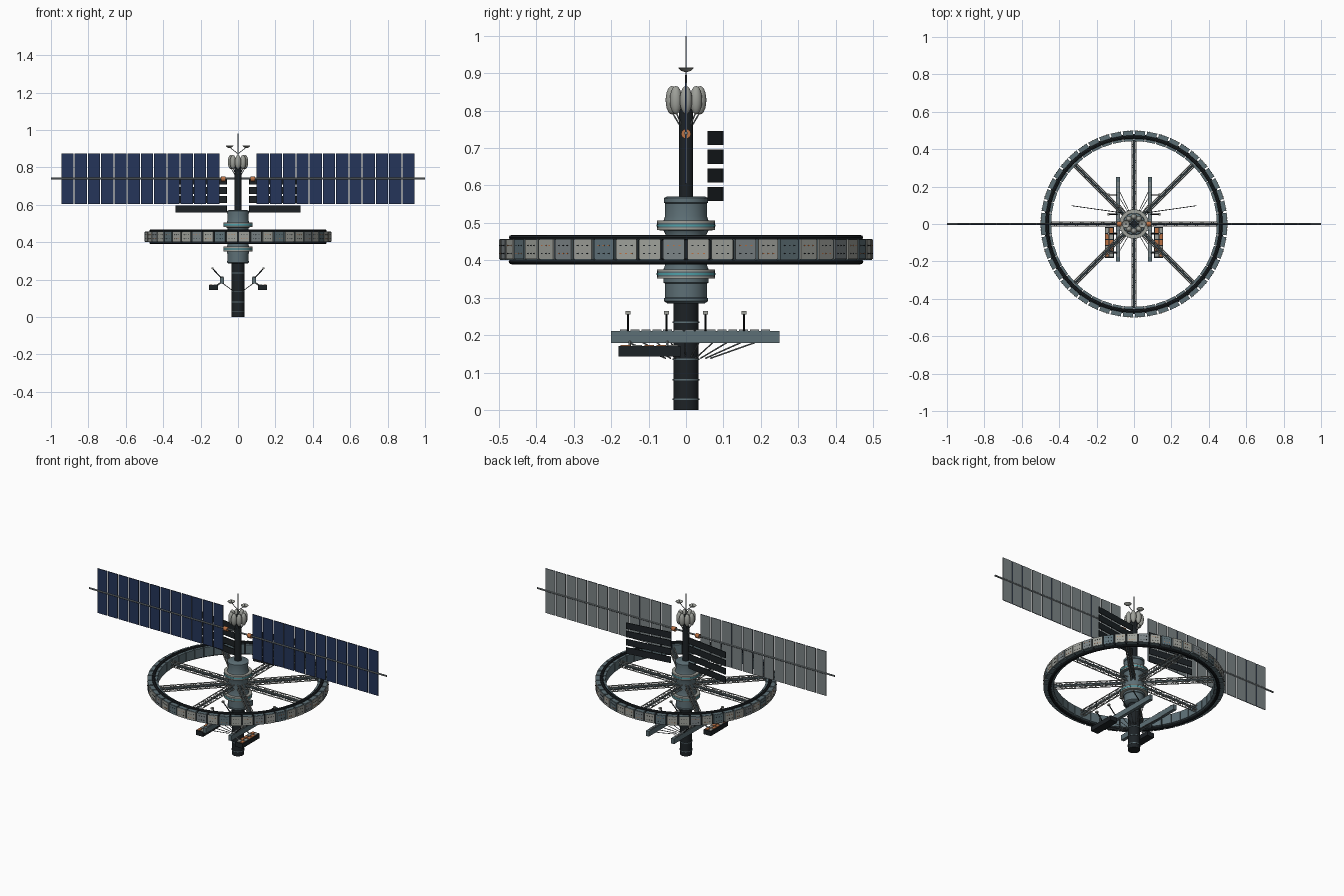
import bpy, bmesh, math
from mathutils import Vector, Matrix

if "Cube" in bpy.data.objects:
    bpy.data.objects.remove(bpy.data.objects["Cube"])

def material(name, c):
    m = bpy.data.materials.new(name)
    m.diffuse_color = (*c, 1)
    m.use_nodes = True
    m.node_tree.nodes["Principled BSDF"].inputs["Base Color"].default_value = m.diffuse_color
    return m

SLATE, BLACK, PALE, BLUE, ORANGE, TEAL, GREY = range(7)
MATS = [material("slate", (.11, .16, .18)), material("black", (.012, .016, .019)),
        material("pale", (.34, .35, .32)), material("solar_blue", (.018, .035, .10)),
        material("orange", (.5, .17, .06)), material("teal", (.08, .36, .40)),
        material("panel_grey", (.2, .23, .24))]

def paint(verts, mat):
    for f in {f for v in verts for f in v.link_faces}:
        f.material_index = mat

def box(bm, c, s, mat, M=Matrix()):
    T = M @ Matrix.Translation(c) @ Matrix.Diagonal((*s, 1))
    paint(bmesh.ops.create_cube(bm, size=1, matrix=T)["verts"], mat)

def rod(bm, p, q, r, mat, seg=8, M=Matrix(), r2=None):
    p, q = Vector(p), Vector(q)
    d = q - p
    T = M @ Matrix.Translation((p + q) / 2) @ d.to_track_quat('Z', 'Y').to_matrix().to_4x4()
    paint(bmesh.ops.create_cone(bm, cap_ends=True, segments=seg, radius1=r, radius2=r if r2 is None else r2,
                                depth=d.length, matrix=T)["verts"], mat)

def ball(bm, c, s, mat):
    T = Matrix.Translation(c) @ Matrix.Diagonal((*s, 1))
    paint(bmesh.ops.create_uvsphere(bm, u_segments=16, v_segments=10, radius=1, matrix=T)["verts"], mat)

def lathe(bm, profile, mat, seg=32, M=Matrix(), closed=False):
    rings = [[bm.verts.new(M @ Vector((r * math.cos(2 * math.pi * i / seg), r * math.sin(2 * math.pi * i / seg), z)))
              for i in range(seg)] for r, z in profile]
    pairs = list(zip(rings, rings[1:])) + ([(rings[-1], rings[0])] if closed else [])
    for a, b in pairs:
        for i in range(seg):
            j = (i + 1) % seg
            bm.faces.new((a[i], a[j], b[j], b[i])).material_index = mat
    if not closed:
        bm.faces.new(rings[0][::-1]).material_index = mat
        bm.faces.new(rings[-1]).material_index = mat

def finish(name, bm):
    me = bpy.data.meshes.new(name)
    bm.to_mesh(me)
    bm.free()
    for m in MATS:
        me.materials.append(m)
    bpy.context.collection.objects.link(bpy.data.objects.new(name, me))

def turn(deg):
    return Matrix.Rotation(math.radians(deg), 4, 'Z')

# lower column with bands
bm = bmesh.new()
rod(bm, (0, 0, 0), (0, 0, .30), .034, BLACK, 24)
for z in (.028, .08, .135, .235):
    rod(bm, (0, 0, z - .002), (0, 0, z + .002), .036, SLATE, 24)
finish("lower_column", bm)

# central hub with flanges and teal stripes
bm = bmesh.new()
lathe(bm, [(.05, .285), (.059, .291), (.059, .298), (.056, .300), (.056, .338), (.06, .340), (.06, .352),
           (.077, .353), (.077, .374), (.06, .376), (.055, .39), (.055, .47), (.06, .479), (.077, .481),
           (.077, .504), (.06, .506), (.056, .518), (.056, .552), (.059, .554), (.059, .566), (.05, .571)], SLATE, 40)
for z in (.363, .493):
    rod(bm, (0, 0, z - .003), (0, 0, z + .003), .0785, TEAL, 40)
for z in (.354, .373, .484, .503):
    rod(bm, (0, 0, z - .003), (0, 0, z + .003), .078, PALE, 40)
finish("hub", bm)

# upper mast, tanks and struts
bm = bmesh.new()
rod(bm, (0, 0, .56), (0, 0, .84), .019, BLACK, 20)
finish("upper_mast", bm)
bm = bmesh.new()
for i in range(8):
    a = math.radians(45 * i)
    x, y = math.cos(a), math.sin(a)
    ball(bm, (.038 * x, .038 * y, .828), (.0165, .0165, .038), PALE)
    rod(bm, (.018 * x, .018 * y, .763), (.038 * x, .038 * y, .797), .002, GREY, 6)
finish("storage_tanks", bm)

# antenna and dishes
bm = bmesh.new()
rod(bm, (0, 0, .83), (0, 0, 1), .0025, GREY, 8, r2=.0012)
for s in (-1, 1):
    rod(bm, (0, 0, .872), (s * .045, 0, .908), .002, GREY, 6)
    lathe(bm, [(.003, .903), (.012, .906), (.021, .914), (.020, .9155), (.011, .908), (.002, .906)], PALE, 20,
          Matrix.Translation((s * .045, 0, 0)))
    rod(bm, (s * .045, 0, .905), (s * .045, 0, .922), .001, GREY, 6)
finish("antennas", bm)

# solar wings: blue cells on the front, grey backing
for s, side in ((-1, "left"), (1, "right")):
    bm = bmesh.new()
    for i in range(12):
        x = s * (.132 + i * .0709)
        box(bm, (x, -.0012, .74), (.065, .002, .27), BLUE)
        box(bm, (x, .0010, .74), (.065, .0024, .27), GREY)
    finish("solar_panels_" + side, bm)
    bm = bmesh.new()
    rod(bm, (s * .015, 0, .74), (s, 0, .74), .005, GREY, 10)
    rod(bm, (s * .068, 0, .738), (s * .092, 0, .738), .013, ORANGE, 16)
    finish("solar_boom_" + side, bm)

# radiator strips, splayed to the rear
for s, side in ((-1, "left"), (1, "right")):
    bm = bmesh.new()
    a, b = Vector((s * .06, .059, 0)), Vector((s * .335, .098, 0))
    d = b - a
    for z in (.577, .627, .677, .727):
        M = Matrix.Translation((a + b) / 2 + Vector((0, 0, z))) @ turn(math.degrees(math.atan2(d.y, d.x)))
        box(bm, (0, 0, 0), (d.length, .004, .038), BLACK, M)
    finish("radiators_" + side, bm)

# habitat ring modules with outer plates and windows
bm = bmesh.new()
for i in range(48):
    M = turn(7.5 * (i + .5))
    box(bm, (.469, 0, .429), (.054, .054, .056), SLATE, M)
    box(bm, (.4965, 0, .429), (.004, .058, .052), (PALE, PALE, GREY, PALE, SLATE)[i % 5], M)
    for y in (-.015, 0, .015):
        for z in (.418, .440):
            box(bm, (.4988, y, z), (.002, .005, .003), ORANGE if (i + (z > .43)) % 3 == 0 else BLACK, M)
finish("habitat_modules", bm)

# ring rails, above and below, plus inner connecting band
bm = bmesh.new()
for z in (.396, .461):
    lathe(bm, [(.465 + .009 * math.cos(k * math.pi / 4), z + .007 * math.sin(k * math.pi / 4)) for k in range(8)],
          BLACK, 96, closed=True)
lathe(bm, [(.455, .404), (.480, .404), (.480, .453), (.455, .453)], BLACK, 96, closed=True)
finish("ring_rails", bm)

# eight lattice spokes
bm = bmesh.new()
for i in range(8):
    M = turn(45 * i)
    rod(bm, (.05, 0, .429), (.45, 0, .429), .006, SLATE, 8, M)
    for y in (-.011, .011):
        for z in (.416, .442):
            rod(bm, (.05, y, z), (.45, y, z), .003, PALE, 6, M)
    for k in range(14):
        x0, x1, s = .055 + k * .028, .083 + k * .028, (-1) ** k
        for t in (-1, 1):
            rod(bm, (x0, t * .011, .429 - s * .013), (x1, t * .011, .429 + s * .013), .0018, GREY, 4, M)
            rod(bm, (x0, -s * .011, .429 + t * .013), (x1, s * .011, .429 + t * .013), .0018, GREY, 4, M)
finish("spokes", bm)

for s, side in ((-1, "left"), (1, "right")):
    # docking beam with deck tiles
    bm = bmesh.new()
    box(bm, (s * .085, .025, .195), (.02, .45, .031), SLATE)
    for k in range(14):
        box(bm, (s * .085, -.165 + k * .029, .2125), (.014, .024, .005), GREY)
    finish("dock_beam_" + side, bm)
    # fan of struts to the column
    bm = bmesh.new()
    for k in range(10):
        y = -.155 + k * .038
        rod(bm, (s * .025, y * .35, .138), (s * .083, y, .181), .002, GREY, 6)
    finish("dock_struts_" + side, bm)
    # outward leaning lamp posts
    bm = bmesh.new()
    for y in (-.155, -.052, .052, .155):
        rod(bm, (s * .088, y, .208), (s * .135, y, .257), .003, BLACK, 8)
        box(bm, (s * .137, y, .260), (.012, .014, .009), PALE)
    finish("dock_lamps_" + side, bm)
    # cargo pallet with crates
    bm = bmesh.new()
    box(bm, (s * .132, -.098, .157), (.048, .166, .028), BLACK)
    for k in range(5):
        for j in range(2):
            box(bm, (s * (.122 + j * .022), -.162 + k * .032, .172), (.017, .026, .004),
                ORANGE if (k + 2 * j) % 3 else PALE)
    for y in (-.15, -.05):
        rod(bm, (s * .088, y, .185), (s * .12, y, .165), .004, GREY, 6)
    finish("cargo_pallet_" + side, bm)

# smooth the round surfaces, keep edges crisp
for o in bpy.context.collection.objects:
    o.select_set(True)
    bpy.context.view_layer.objects.active = o
bpy.ops.object.shade_smooth_by_angle(angle=math.radians(35))
